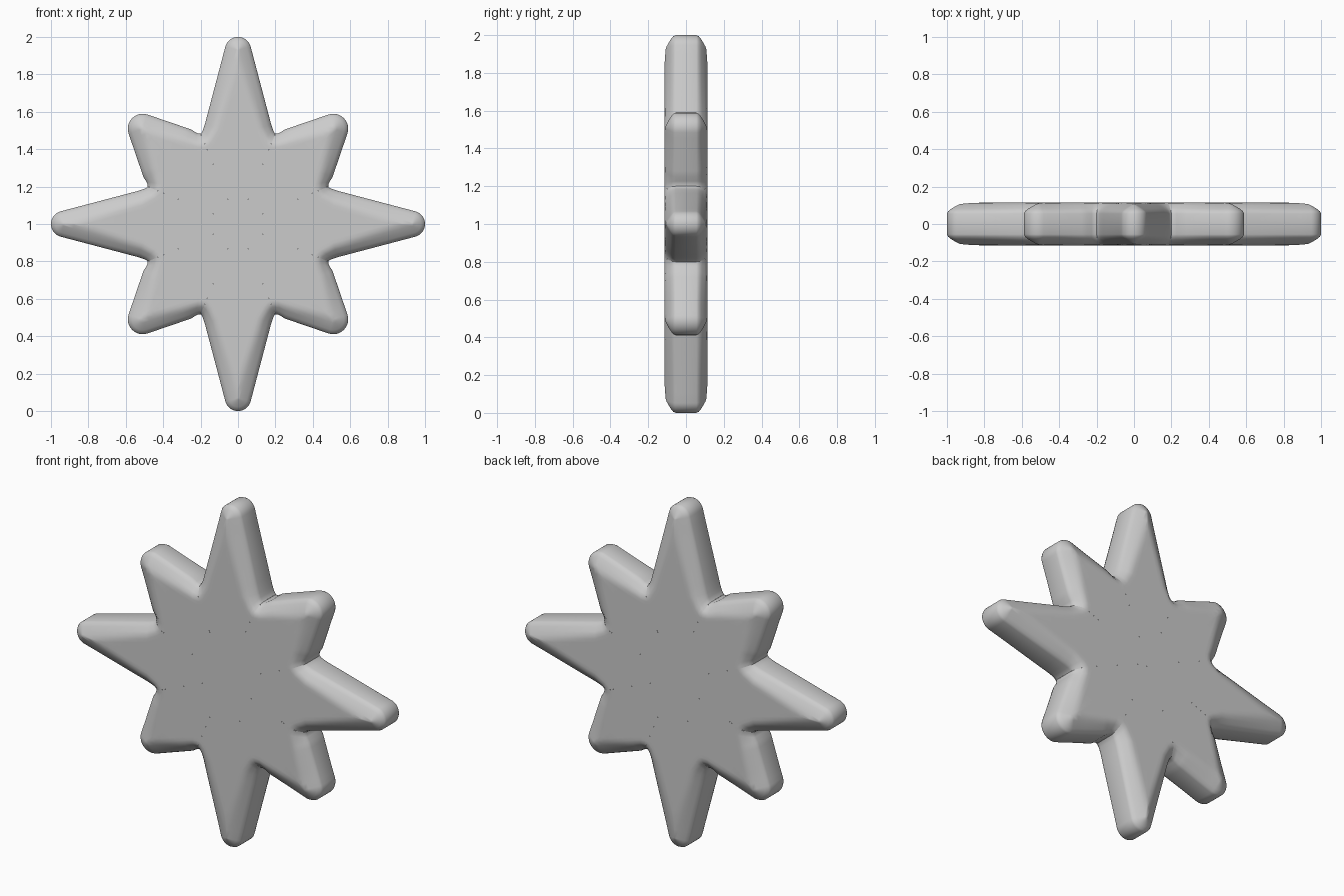
import bpy, bmesh, math
from mathutils import Vector
from mathutils.geometry import intersect_point_line

if "Cube" in bpy.data.objects:
    bpy.data.objects.remove(bpy.data.objects["Cube"])

grey = bpy.data.materials.new("light_grey")
grey.diffuse_color = (0.6, 0.6, 0.6, 1)
grey.use_nodes = True
grey.node_tree.nodes["Principled BSDF"].inputs["Base Color"].default_value = grey.diffuse_color

# rim cross-section: (relative distance inward from outline, half thickness)
RIM = [(0, 0.055), (0.08, 0.071), (0.32, 0.086), (0.62, 0.102), (0.85, 0.111), (1, 0.114)]


def rim_height(d):
    for (d0, h0), (d1, h1) in zip(RIM, RIM[1:]):
        if d <= d1:
            return h0 + (h1 - h0) * (d - d0) / (d1 - d0)
    return RIM[-1][1]


def half_outline(tip, radius, slope, shoulder):
    """Points from valley to tip, each with the spine position it runs in to."""
    c = tip - radius
    pts = [((0.483, 0.2), 0.0), ((0.492, 0.192), 0.1), ((0.507, 0.186), 0.25)]
    a0 = math.pi / 2 - slope
    end = (c + radius * math.cos(a0), radius * math.sin(a0))
    for i in range(8):                      # straight flank
        t = i / 8
        u = shoulder[0] + (end[0] - shoulder[0]) * t
        v = shoulder[1] + (end[1] - shoulder[1]) * t
        pts.append(((u, v), u - v * math.tan(slope)))
    for i in range(9):                      # round tip
        a = a0 * (1 - i / 8)
        pts.append(((c + radius * math.cos(a), radius * math.sin(a)), c))
    return pts


def make_arm(name, angle, tip, radius, slope, shoulder):
    half = half_outline(tip, radius, slope, shoulder)
    line = [Vector((p[0], p[1], 0)) for p, s in half]
    full = half + [((p[0], -p[1]), s) for p, s in half[-2::-1]]

    def distance(u, v):
        q, best = Vector((u, abs(v), 0)), 9
        for a, b in zip(line, line[1:]):
            hit, f = intersect_point_line(q, a, b)
            best = min(best, (q - a.lerp(b, min(1, max(0, f)))).length)
        return best

    bm = bmesh.new()
    sa, ca = math.sin(angle), math.cos(angle)

    def column(p, s):
        # vertices from the front spine, round the rim, to the back spine
        a, b = Vector(p), Vector((s, 0))
        length = (b - a).length
        front = []
        for step in (0, 0.006, 0.022, 0.042, 0.06, 0.08, 0.1, 9):
            q = a.lerp(b, min(1, step / length))
            t = min(1, max(0, (q.x - 0.45) / (tip - 0.57)))
            h = rim_height(distance(*q) / (0.06 + 0.034 * t))
            front.append((q.x, q.y, h))
        ring = [(u, v, -h) for u, v, h in reversed(front)] + front
        return [bm.verts.new((u * sa + v * ca, h, 1 + u * ca - v * sa)) for u, v, h in ring]

    cols = [column(p, s) for p, s in full]
    for c0, c1 in zip(cols, cols[1:]):
        for i in range(len(c0) - 1):
            bm.faces.new((c0[i], c0[i + 1], c1[i + 1], c1[i]))
    bmesh.ops.remove_doubles(bm, verts=bm.verts, dist=0.0004)
    bm.normal_update()
    # front faces must look towards -y
    if sum(f.normal.y * f.calc_area() for f in bm.faces if f.calc_center_median().y < 0) > 0:
        bmesh.ops.reverse_faces(bm, faces=bm.faces)
    me = bpy.data.meshes.new(name)
    bm.to_mesh(me)
    bm.free()
    me.materials.append(grey)
    ob = bpy.data.objects.new(name, me)
    bpy.context.collection.objects.link(ob)
    bpy.ops.object.select_all(action='DESELECT')
    ob.select_set(True)
    bpy.context.view_layer.objects.active = ob
    bpy.ops.object.shade_smooth_by_angle(angle=math.radians(75))


# four long and four short points around the centre
for k in range(4):
    a = k * math.pi / 2
    make_arm(f"long_point_{k + 1}", a, 1.0, 0.07, math.radians(14.5), (0.53, 0.178))
    make_arm(f"short_point_{k + 1}", a + math.pi / 4, 0.80, 0.08, math.radians(26), (0.535, 0.18))
